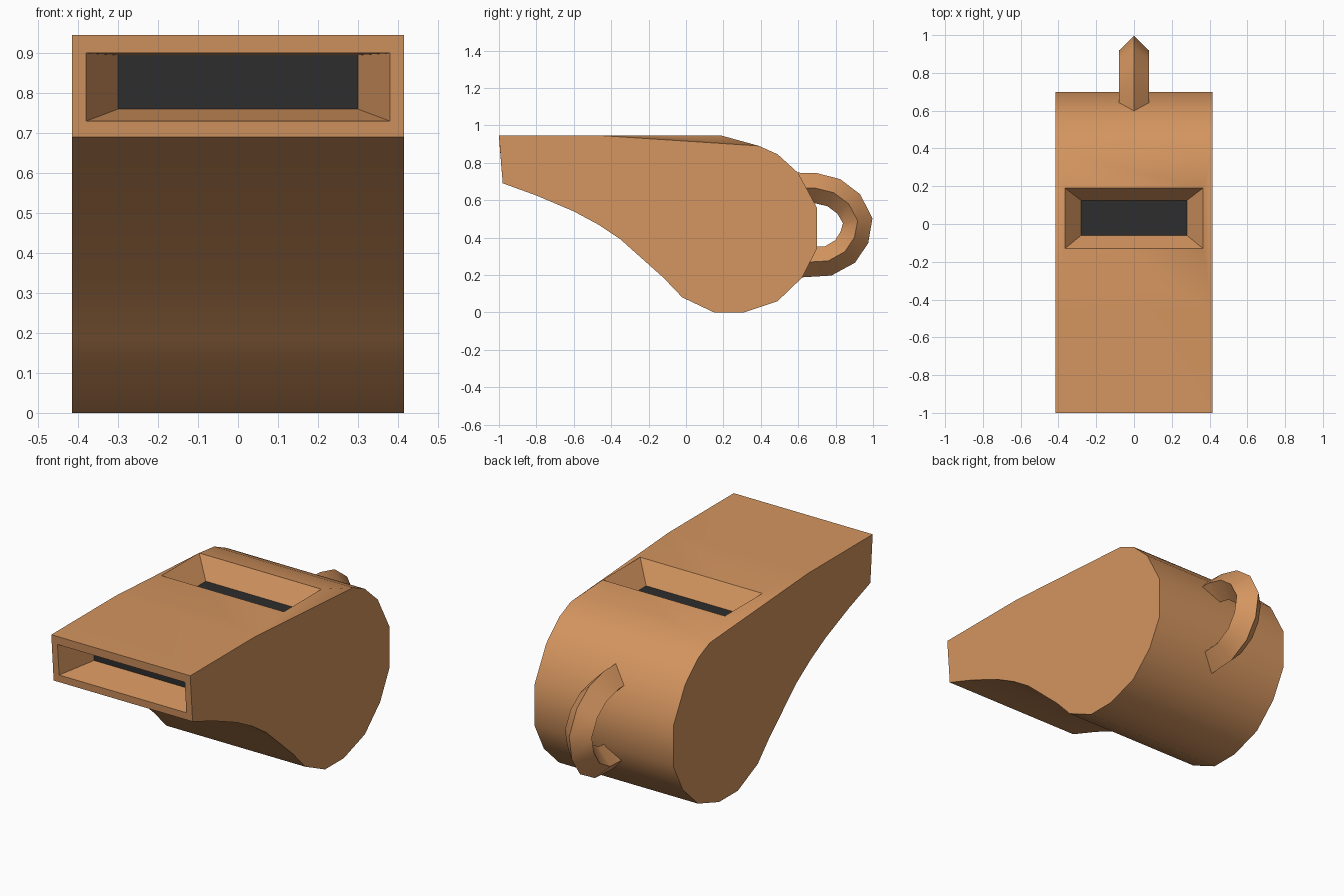
import bpy, bmesh, math
from mathutils import Vector

if "Cube" in bpy.data.objects:
    bpy.data.objects.remove(bpy.data.objects["Cube"])


def material(name, rgb):
    m = bpy.data.materials.new(name)
    m.diffuse_color = (*rgb, 1)
    m.use_nodes = True
    m.node_tree.nodes["Principled BSDF"].inputs["Base Color"].default_value = m.diffuse_color
    return m


orange = material("warm orange", (0.66, 0.30, 0.115))
dark = material("dark opening", (0.026, 0.026, 0.026))


def finish(bm, name, mats):
    bmesh.ops.recalc_face_normals(bm, faces=bm.faces[:])
    mesh = bpy.data.meshes.new(name)
    bm.to_mesh(mesh)
    bm.free()
    for m in mats:
        mesh.materials.append(m)
    ob = bpy.data.objects.new(name, mesh)
    bpy.context.collection.objects.link(ob)
    bpy.ops.object.select_all(action='DESELECT')
    ob.select_set(True)
    bpy.context.view_layer.objects.active = ob
    bpy.ops.object.shade_smooth_by_angle(angle=math.radians(40))
    return ob


# Whistle body: side profile (y, z) from the top edge round the mouth and belly
HALF = 0.415
profile = [(-0.45, 0.945), (-1, 0.945), (-0.98, 0.69), (-0.80, 0.625), (-0.60, 0.54),
           (-0.47, 0.47), (-0.35, 0.39), (-0.12, 0.185), (-0.02, 0.08), (0.15, 0),
           (0.31, 0), (0.49, 0.06), (0.62, 0.185), (0.70, 0.34), (0.70, 0.56),
           (0.60, 0.745), (0.49, 0.845), (0.39, 0.89)]
bm = bmesh.new()
left = [bm.verts.new((-HALF, y, z)) for y, z in profile]
right = [bm.verts.new((HALF, y, z)) for y, z in profile]
bm.faces.new(left)
bm.faces.new(right[::-1])


def rect(half, p, q):
    return [bm.verts.new((x, *yz)) for x, yz in
            ((-half, p), (half, p), (half, q), (-half, q))]


def socket(i, j, rim, floor):
    """Frame, tapered recess and dark floor between profile points i and j."""
    rings = [[left[i], right[i], right[j], left[j]], rect(*rim), rect(*floor)]
    for a, b in zip(rings, rings[1:]):
        for k in range(4):
            n = (k + 1) % 4
            bm.faces.new((a[k], a[n], b[n], b[k]))
    bm.faces.new(rings[2]).material_index = 1


last = len(profile) - 1
for i in range(last):
    if i != 1:
        bm.faces.new((left[i], right[i], right[i + 1], left[i + 1]))
# Mouth opening, then sound window in the top
socket(1, 2, (0.38, (-0.997, 0.90), (-0.983, 0.73)),
       (0.30, (-0.80, 0.895), (-0.80, 0.76)))
socket(last, 0, (0.365, (0.19, 0.945), (-0.13, 0.945)),
       (0.28, (0.125, 0.84), (-0.06, 0.84)))
finish(bm, "whistle_body", [orange, dark])

# Lanyard loop: diamond section swept along a path (y, z)
path = [(0.59, 0.667), (0.69, 0.665), (0.79, 0.64), (0.87, 0.58), (0.918, 0.49),
        (0.90, 0.40), (0.85, 0.325), (0.76, 0.275), (0.58, 0.265)]
pts = [Vector((0, y, z)) for y, z in path]
bm = bmesh.new()
rings = []
for i, p in enumerate(pts):
    t = (pts[min(i + 1, len(pts) - 1)] - pts[max(i - 1, 0)]).normalized()
    out = Vector((0, -t.z, t.y)) * 0.08
    side = Vector((0.08, 0, 0))
    rings.append([bm.verts.new(p + d) for d in (out, side, -out, -side)])
for a, b in zip(rings, rings[1:]):
    for k in range(4):
        n = (k + 1) % 4
        bm.faces.new((a[k], a[n], b[n], b[k]))
bm.faces.new(rings[0])
bm.faces.new(rings[-1])
finish(bm, "lanyard_loop", [orange])
